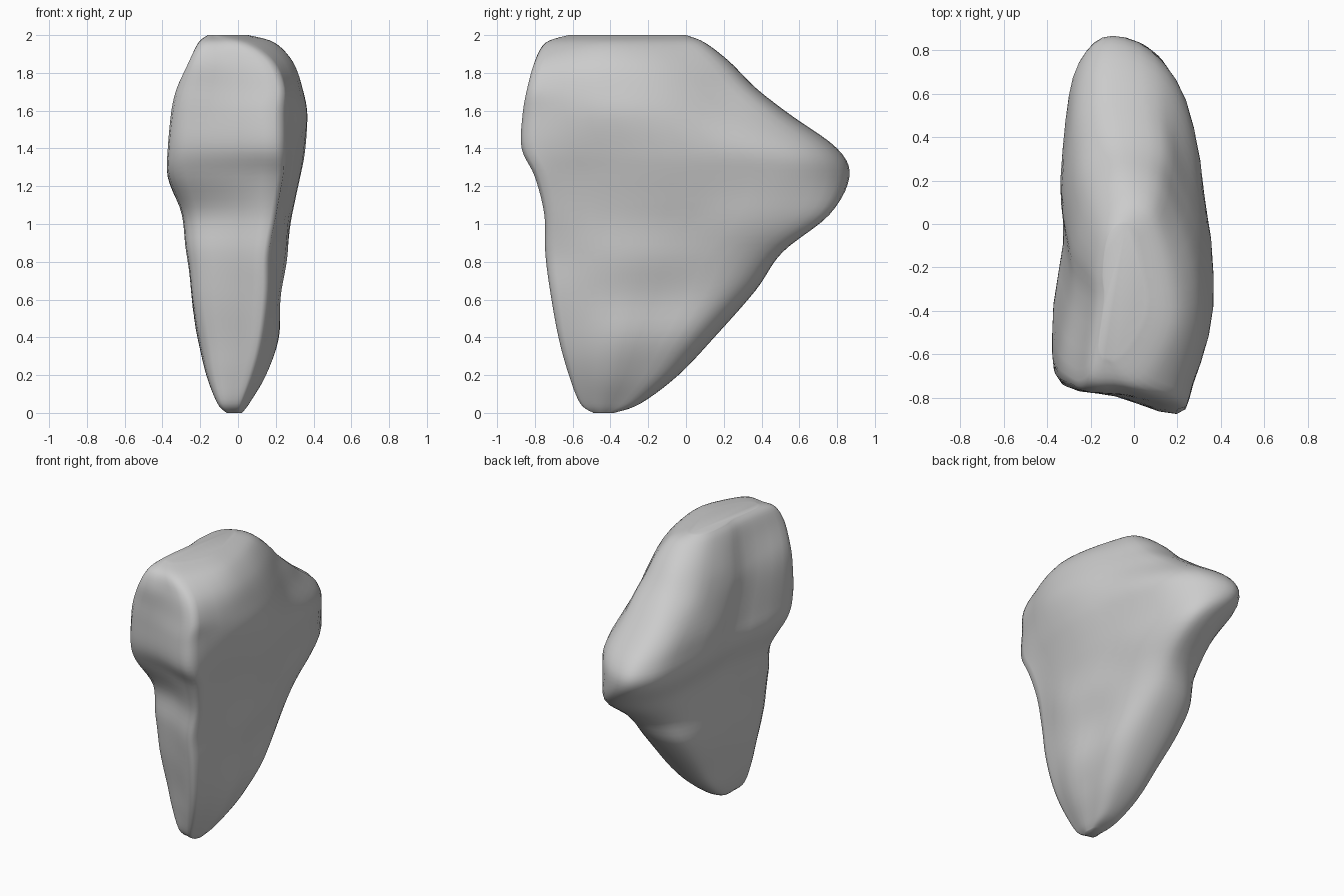
import bpy, bmesh
from mathutils import Vector, noise

if "Cube" in bpy.data.objects:
    bpy.data.objects.remove(bpy.data.objects["Cube"])

# Rock sections: z, front y, back y, left x, right x, front ridge x, tip x, front-left setback
LEVELS = [
    (0.00, -0.49, -0.38, -0.06, 0.02, 0.00, -0.02, 0.12),
    (0.05, -0.56, -0.24, -0.11, 0.06, 0.01, -0.03, 0.16),
    (0.20, -0.62, -0.04, -0.17, 0.15, 0.06, -0.05, 0.22),
    (0.40, -0.675, 0.15, -0.21, 0.21, 0.10, -0.05, 0.23),
    (0.65, -0.72, 0.37, -0.26, 0.23, 0.13, -0.05, 0.20),
    (0.85, -0.745, 0.51, -0.28, 0.26, 0.14, 0.05, 0.19),
    (1.05, -0.75, 0.76, -0.30, 0.285, 0.18, 0.06, 0.17),
    (1.25, -0.80, 0.865, -0.375, 0.32, 0.20, -0.09, 0.11),
    (1.40, -0.87, 0.80, -0.375, 0.35, 0.20, -0.10, 0.12),
    (1.58, -0.865, 0.55, -0.355, 0.375, 0.20, -0.08, 0.12),
    (1.72, -0.84, 0.37, -0.32, 0.345, 0.21, -0.05, 0.10),
    (1.86, -0.80, 0.23, -0.26, 0.29, 0.15, -0.03, 0.05),
    (1.96, -0.74, 0.10, -0.21, 0.19, 0.02, -0.01, 0.03),
    (2.00, -0.62, 0.00, -0.16, 0.05, -0.10, -0.05, 0.03),
]
STEPS = 5


def mix(a, b, t):
    return a + (b - a) * t


def section(z, yf, yb, xl, xr, rx, tx, back):
    def y(t):
        return mix(yf, yb, t)
    b = max(0, min(1, (0.95 - z) * 3))    # blunter back edge near the foot
    h = 0.10 if z > 1.5 else 0.0          # narrower back slope near the top
    pts = [
        (rx, yf), (mix(rx, xr, 0.44), y(0.09)), (xr, y(0.34)),
        (mix(tx, xr, 0.95 - h * 0.3), y(0.60)),
        (mix(tx, xr, 0.76 - h + 0.12 * b), y(0.83)),
        (mix(tx, xr, 0.42 + 0.15 * b), y(0.96)), (tx, yb),
        (mix(tx, xl, 0.42 + 0.25 * b), y(0.96)),
        (mix(tx, xl, 0.72 + 0.20 * b), y(0.84)),
        (mix(tx, xl, 0.84 + 0.14 * b), y(0.62)),
        (xl * (0.84 + 0.12 * b), y(0.44)), (xl, y(back + 0.08)),
        (xl * 0.88, y(back * 0.7)), (mix(xl, rx, 0.5), y(back * 0.42)),
    ]
    return [Vector((px, py, z)) for px, py in pts]


def spline(a, b, c, d, t):
    return 0.5 * (2 * b + (c - a) * t + (2 * a - 5 * b + 4 * c - d) * t * t
                  + (3 * b - a - 3 * c + d) * t ** 3)


def smooth_loop(pts):
    n = len(pts)
    return [spline(pts[i - 1], pts[i], pts[(i + 1) % n], pts[(i + 2) % n], s / 3)
            for i in range(n) for s in range(3)]


rings = [smooth_loop(section(*level)) for level in LEVELS]
last = len(rings) - 1
rows = []
for i in range(last):
    quad = [rings[max(i - 1, 0)], rings[i], rings[i + 1], rings[min(i + 2, last)]]
    for s in range(STEPS):
        rows.append([spline(*p, s / STEPS) for p in zip(*quad)])
rows.append(rings[last])

# Skin the sections and cap both ends
bm = bmesh.new()
loops = [[bm.verts.new(p) for p in row] for row in rows]
n = len(loops[0])
for lo, hi in zip(loops, loops[1:]):
    for k in range(n):
        bm.faces.new((lo[k], lo[(k + 1) % n], hi[(k + 1) % n], hi[k]))
bm.faces.new(loops[0][::-1])
bm.faces.new(loops[-1])

# Gentle weathered dents, faded out towards the two ends
for v in bm.verts:
    fade = max(0, min(1, v.co.z * 4, (2 - v.co.z) * 4))
    v.co.x += 0.014 * fade * noise.noise(v.co * 3.5)
bmesh.ops.recalc_face_normals(bm, faces=bm.faces)

mesh = bpy.data.meshes.new("rock")
bm.to_mesh(mesh)
bm.free()
rock = bpy.data.objects.new("rock", mesh)
bpy.context.collection.objects.link(rock)
for poly in mesh.polygons:
    poly.use_smooth = True
